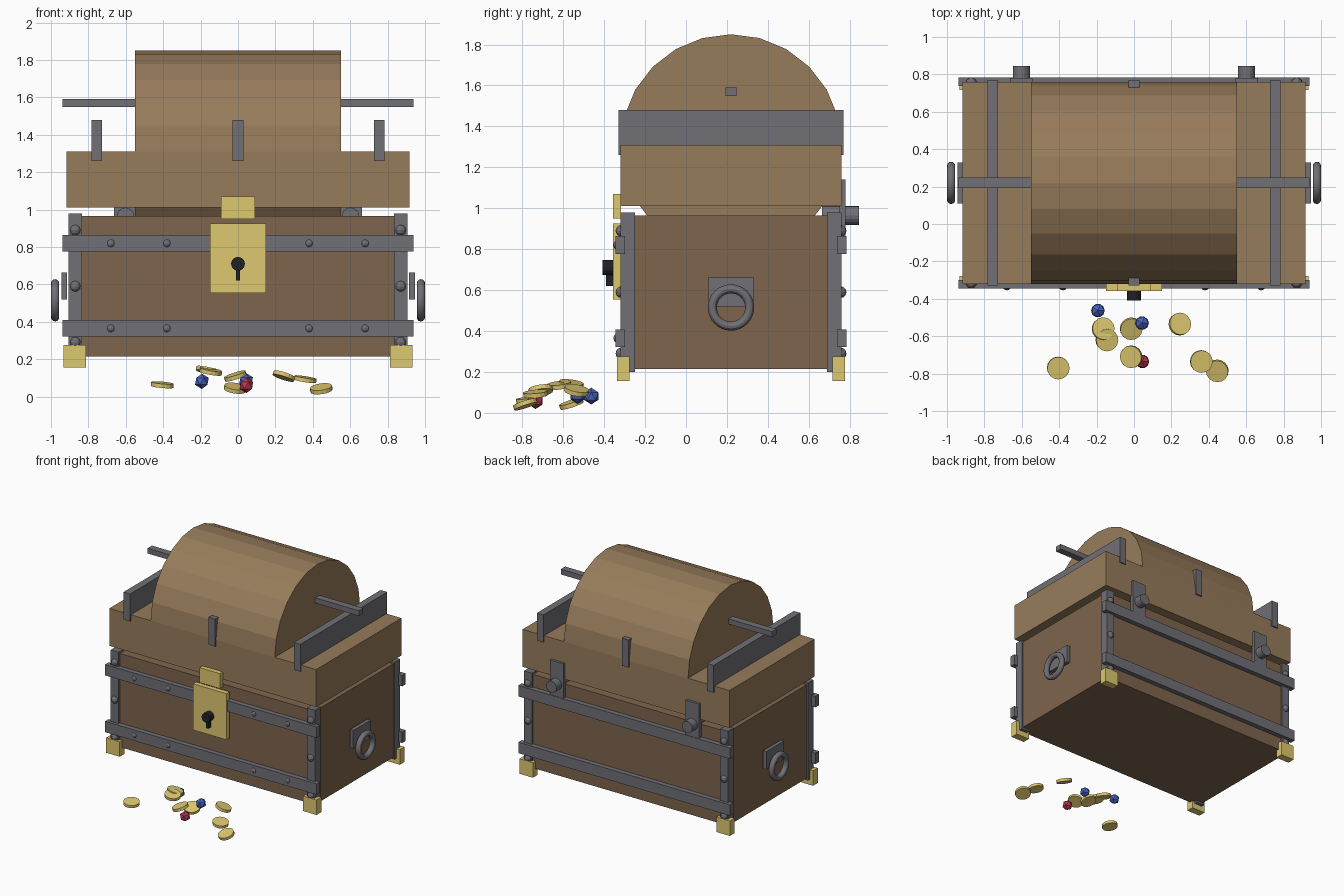
import bpy
from math import radians, pi

if "Cube" in bpy.data.objects:
    bpy.data.objects.remove(bpy.data.objects["Cube"])

CY = 0.22  # chest centre in y


def mat(name, r, g, b):
    m = bpy.data.materials.new(name)
    m.diffuse_color = (r, g, b, 1)
    m.use_nodes = True
    m.node_tree.nodes["Principled BSDF"].inputs["Base Color"].default_value = m.diffuse_color
    return m


WOOD = mat("body_wood", 0.21, 0.13, 0.075)
LID = mat("lid_wood", 0.31, 0.20, 0.105)
IRON = mat("iron", 0.16, 0.16, 0.18)
BRASS = mat("brass", 0.73, 0.58, 0.16)
BLACK = mat("black", 0.015, 0.015, 0.018)
BLUE = mat("blue_gem", 0.07, 0.13, 0.55)
RED = mat("red_gem", 0.5, 0.04, 0.08)


def finish(name, m):
    ob = bpy.context.object
    ob.name = name
    ob.data.materials.append(m)
    return ob


def box(name, m, centre, size):
    bpy.ops.mesh.primitive_cube_add(size=1, location=centre)
    ob = finish(name, m)
    ob.scale = size
    return ob


def cyl(name, m, centre, r, depth, rot=(0, 0, 0), sides=16):
    bpy.ops.mesh.primitive_cylinder_add(vertices=sides, radius=r, depth=depth,
                                        location=centre, rotation=rot)
    return finish(name, m)


def rivet(name, x, y, z, r):
    bpy.ops.mesh.primitive_uv_sphere_add(segments=10, ring_count=6, radius=r,
                                         location=(x, y, z))
    return finish(name, IRON)


# Wooden body, lid slab and barrel-shaped dome
box("body", WOOD, (0, CY, 0.59), (1.79, 1.05, 0.75))
box("lid_slab", LID, (0, CY, 1.16), (1.834, 1.08, 0.30))
dome = cyl("lid_dome", LID, (0, CY, 1.31), 0.54, 1.1, (0, pi / 2, 0), 24)

# Straps across the lid
for x in (-0.755, 0, 0.755):
    box("lid_strap", IRON, (x, CY, 1.37), (0.058, 1.1, 0.22))
box("lid_bar", IRON, (0, CY, 1.57), (1.874, 0.055, 0.042))

# Horizontal bands with front rivets
for z in (0.82, 0.365):
    for s in (-1, 1):
        box("body_band", IRON, (0, CY + s * 0.5415, z), (1.876, 0.045, 0.087))
    for x in (-0.68, -0.38, 0.38, 0.68):
        rivet("band_rivet", x, CY - 0.55, z, 0.025)

# Corner posts, their rivets and brass feet
for sx in (-1, 1):
    for sy in (-1, 1):
        box("corner_post", IRON, (sx * 0.87, CY + sy * 0.505, 0.59), (0.07, 0.07, 0.78))
        box("corner_foot", BRASS, (sx * 0.873, CY + sy * 0.527, 0.215), (0.12, 0.06, 0.12))
        for z in (0.89, 0.59, 0.29):
            rivet("post_rivet", sx * 0.87, CY + sy * 0.535, z, 0.029)

# Lock plate, hasp and keyhole
box("lock_plate", BRASS, (0, -0.337, 0.74), (0.297, 0.04, 0.37))
box("lock_hasp", BRASS, (0, -0.337, 1.01), (0.18, 0.04, 0.12))
cyl("keyhole", BLACK, (0, -0.376, 0.71), 0.037, 0.065, (pi / 2, 0, 0))
box("keyhole_slot", BLACK, (0, -0.368, 0.66), (0.02, 0.045, 0.08))

# Side handles and rear hinges
for s in (-1, 1):
    box("handle_plate", IRON, (s * 0.93, CY, 0.592), (0.03, 0.22, 0.145))
    bpy.ops.mesh.primitive_torus_add(major_segments=32, minor_segments=12,
                                     major_radius=0.091, minor_radius=0.022,
                                     location=(s * 0.978, CY, 0.515),
                                     rotation=(0, pi / 2, 0))
    finish("handle_ring", IRON)
    bpy.ops.object.shade_smooth_by_angle()
    box("hinge_plate", IRON, (s * 0.602, 0.765, 0.963), (0.12, 0.03, 0.355))
    cyl("hinge_barrel", IRON, (s * 0.602, 0.755, 0.965), 0.046, 0.18, (pi / 2, 0, 0))

# Scattered coins: x, y, z, tilt about x, tilt about y
coins = [(-0.405, -0.77, 0.063, 6, 5), (-0.165, -0.56, 0.14, -8, 12),
         (-0.145, -0.62, 0.135, 8, 10), (-0.015, -0.56, 0.045, 18, 8),
         (-0.015, -0.71, 0.11, 8, -18), (0.245, -0.535, 0.11, -10, 18),
         (0.36, -0.735, 0.093, 5, 9), (0.445, -0.785, 0.042, 18, -8)]
for x, y, z, rx, ry in coins:
    cyl("coin", BRASS, (x, y, z), 0.06, 0.022, (radians(rx), radians(ry), 0))

# Gems
for x, y, z, m in ((-0.193, -0.463, 0.082, BLUE), (0.043, -0.53, 0.085, BLUE),
                   (0.045, -0.735, 0.06, RED)):
    bpy.ops.mesh.primitive_ico_sphere_add(subdivisions=1, radius=0.041, location=(x, y, z))
    finish("gem", m)
